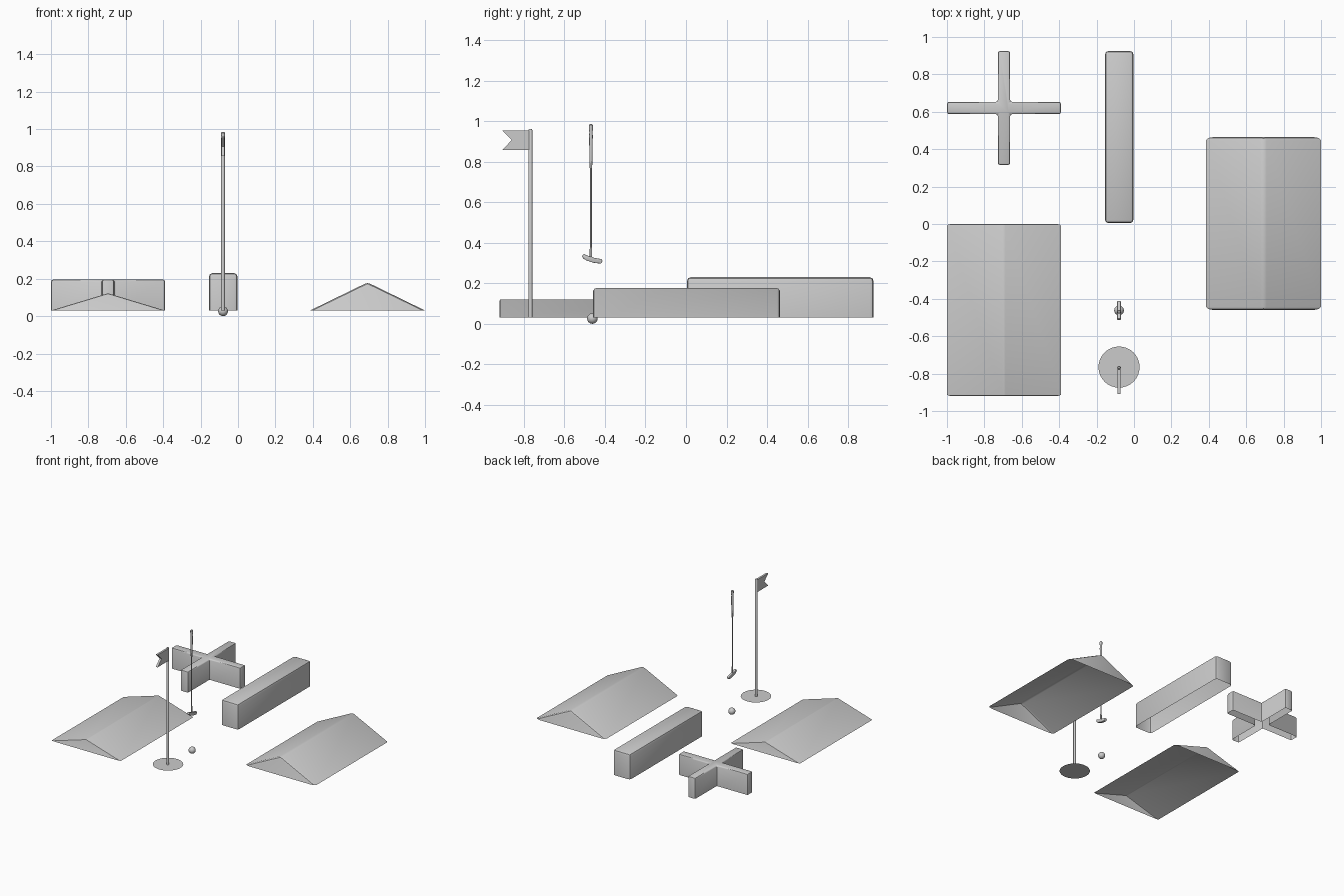
import bpy, bmesh, math
from mathutils import Vector, Matrix

if "Cube" in bpy.data.objects:
    bpy.data.objects.remove(bpy.data.objects["Cube"])

BASE = 0.03  # level on which the obstacles sit
CX = -0.08   # line holding the flag, ball and club


def finish(name, bm, smooth=True):
    me = bpy.data.meshes.new(name)
    bm.to_mesh(me)
    bm.free()
    ob = bpy.data.objects.new(name, me)
    bpy.context.collection.objects.link(ob)
    if smooth:
        bpy.ops.object.select_all(action='DESELECT')
        ob.select_set(True)
        bpy.context.view_layer.objects.active = ob
        bpy.ops.object.shade_smooth_by_angle(angle=math.radians(35))
    return ob


def prism(name, profile, depth, bevel=0, segments=2, open_base=True):
    """Extrude a closed profile; optionally drop its underside and soften edges."""
    bm = bmesh.new()
    face = bm.faces.new([bm.verts.new(p) for p in profile])
    ext = bmesh.ops.extrude_face_region(bm, geom=[face], use_keep_orig=True)
    moved = [v for v in ext['geom'] if isinstance(v, bmesh.types.BMVert)]
    bmesh.ops.translate(bm, verts=moved, vec=depth)
    bmesh.ops.recalc_face_normals(bm, faces=bm.faces[:])
    if open_base:
        bottom = [f for f in bm.faces if f.normal.z < -0.99]
        bmesh.ops.delete(bm, geom=bottom, context='FACES_ONLY')
    if bevel:
        edges = [e for e in bm.edges if not e.is_boundary]
        bmesh.ops.bevel(bm, geom=edges, offset=bevel, segments=segments,
                        profile=0.5, affect='EDGES', clamp_overlap=True)
    return finish(name, bm)


def lathe_rod(bm, x, y, rings, sides=12):
    """Round rod through (height, radius) rings."""
    loops = []
    for z, r in rings:
        loops.append([bm.verts.new((x + r * math.cos(2 * math.pi * i / sides),
                                    y + r * math.sin(2 * math.pi * i / sides), z))
                      for i in range(sides)])
    for a, b in zip(loops, loops[1:]):
        for i in range(sides):
            j = (i + 1) % sides
            bm.faces.new((a[i], a[j], b[j], b[i]))
    bm.faces.new(loops[0][::-1])
    bm.faces.new(loops[-1])


def rod(name, x, y, rings, sides=12):
    bm = bmesh.new()
    lathe_rod(bm, x, y, rings, sides)
    return finish(name, bm)


def ramp(name, x0, x1, y0, y1, top, bevel):
    mid = (x0 + x1) / 2
    prism(name, [(x0, y0, BASE), (x1, y0, BASE), (mid, y0, top)],
          Vector((0, y1 - y0, 0)), bevel)


# two ridge ramps
ramp("low_ramp", -1.0, -0.39, -0.92, 0.0, 0.122, 0.008)
ramp("high_ramp", 0.385, 1.0, -0.46, 0.465, 0.18, 0.018)

# long block obstacle
prism("long_block", [(-0.155, 0.005, BASE), (-0.003, 0.005, BASE),
                     (-0.003, 0.925, BASE), (-0.155, 0.925, BASE)],
      Vector((0, 0, 0.2)), 0.018)

# cross obstacle: one arm corner set turned four times
cx, cy, arm, half = -0.695, 0.62, 0.304, 0.033
plan = []
for k in range(4):
    turn = Matrix.Rotation(k * math.pi / 2, 3, 'Z')
    for p in ((arm, -half, 0), (arm, half, 0), (half, half, 0)):
        plan.append(turn @ Vector(p) + Vector((cx, cy, BASE)))
prism("cross_block", plan, Vector((0, 0, 0.165)), 0.01)

# hole disc
bm = bmesh.new()
bmesh.ops.create_circle(bm, cap_ends=True, segments=32, radius=0.11,
                        matrix=Matrix.Translation((CX, -0.765, BASE)))
finish("hole_disc", bm)

# flag pole and swallow-tailed flag
rod("flag_pole", CX, -0.768, [(BASE, 0.01), (0.955, 0.01), (0.962, 0.006)])
prism("flag", [(CX - 0.008, y, z) for y, z in
               ((-0.77, 0.955), (-0.908, 0.955), (-0.86, 0.906),
                (-0.908, 0.857), (-0.77, 0.857))],
      Vector((0.016, 0, 0)), open_base=False)

# ball
bm = bmesh.new()
bmesh.ops.create_uvsphere(bm, u_segments=24, v_segments=14, radius=0.026,
                          matrix=Matrix.Translation((CX, -0.462, 0.026)))
finish("ball", bm)

# putter shaft and grip
rod("putter_shaft", CX, -0.469, [(0.33, 0.006), (0.37, 0.006), (0.38, 0.0045), (0.79, 0.0045)])
rod("putter_grip", CX, -0.469, [(0.77, 0.006), (0.84, 0.008), (0.93, 0.009), (0.945, 0.008),
                                (0.965, 0.01), (0.98, 0.01), (0.985, 0.006)])

# putter head
prism("putter_head", [(CX - 0.01, y, z) for y, z in
                      ((-0.513, 0.334), (-0.506, 0.345), (-0.485, 0.336), (-0.45, 0.325),
                       (-0.416, 0.319), (-0.412, 0.308), (-0.42, 0.297), (-0.455, 0.301),
                       (-0.49, 0.312), (-0.508, 0.323))],
      Vector((0.02, 0, 0)), 0.003, open_base=False)
